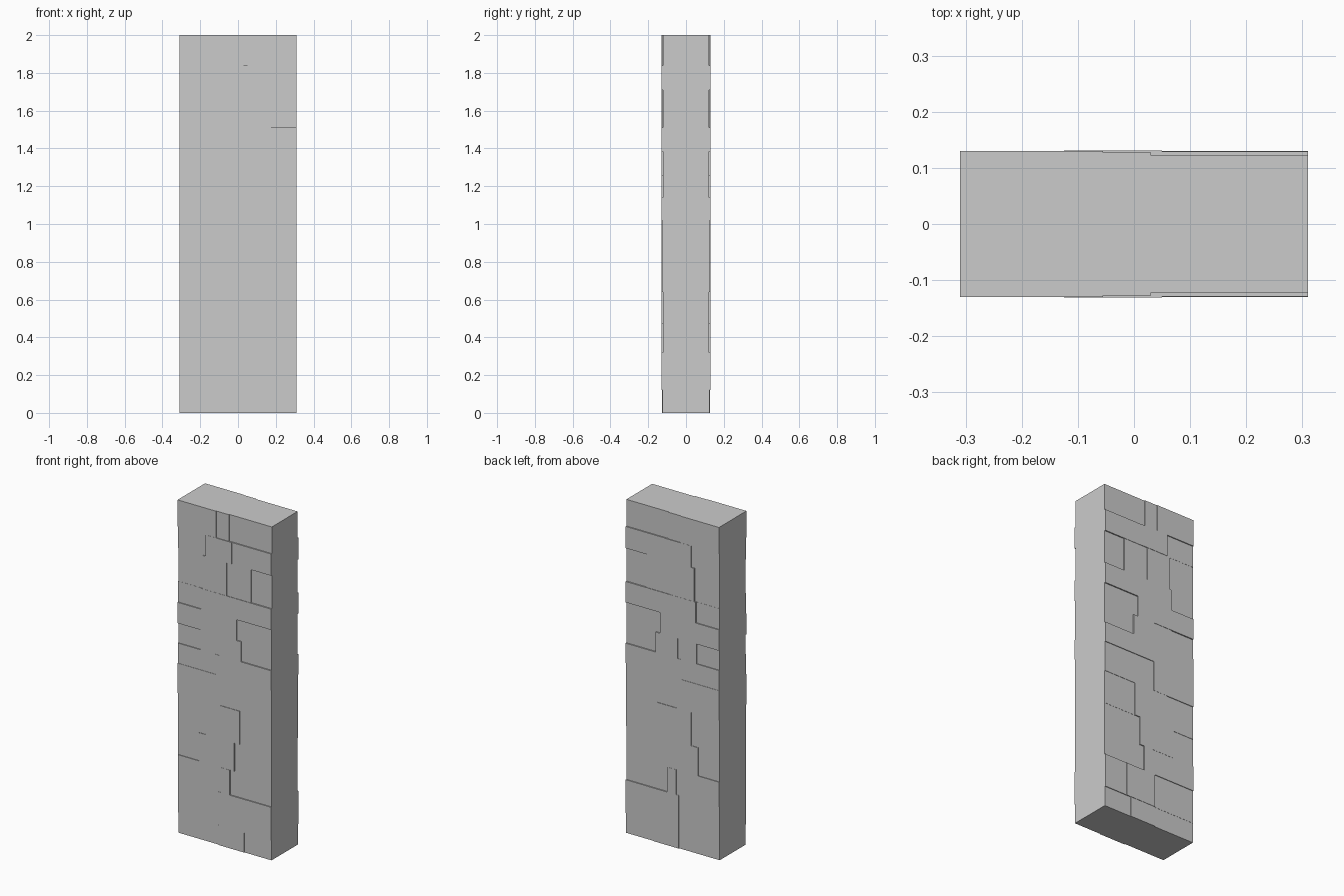
import bpy, bmesh

HALF_WIDTH = 0.31

# Each course: top height, vertical joints (left to right), half depth of each block
COURSES = [
    (0.12, [-0.04, 0.13], [0.123, 0.128, 0.125]),
    (0.32, [-0.04, 0.16], [0.124, 0.130, 0.129]),
    (0.47, [-0.025, 0.035], [0.128, 0.130, 0.123]),
    (0.64, [-0.17, 0.065], [0.124, 0.129, 0.123]),
    (0.84, [-0.125, 0.10], [0.126, 0.129, 0.124]),
    (1.02, [-0.03], [0.130, 0.126]),
    (1.14, [-0.06], [0.128, 0.130]),
    (1.26, [-0.16, -0.035, 0.11], [0.123, 0.128, 0.130, 0.123]),
    (1.385, [0.08], [0.130, 0.123]),
    (1.51, [-0.155], [0.124, 0.130]),
    (1.71, [-0.145, 0.015, 0.175], [0.123, 0.129, 0.127, 0.122]),
    (1.84, [-0.125, 0.05], [0.124, 0.131, 0.129]),
    (2.00, [-0.055, 0.03], [0.130, 0.127, 0.122]),
]


def add_block(bm, x0, x1, half_depth, z0, z1):
    verts = bmesh.ops.create_cube(bm, size=1)["verts"]
    bmesh.ops.scale(bm, verts=verts, vec=(x1 - x0, half_depth * 2, z1 - z0))
    bmesh.ops.translate(bm, verts=verts, vec=((x0 + x1) / 2, 0, (z0 + z1) / 2))


# Stack the stone courses from the ground up
bottom = 0.0
for i, (top, joints, depths) in enumerate(COURSES):
    bm = bmesh.new()
    xs = [-HALF_WIDTH] + joints + [HALF_WIDTH]
    for x0, x1, d in zip(xs, xs[1:], depths):
        add_block(bm, x0, x1, d, bottom, top)
    name = f"stone_course_{i + 1:02d}"
    mesh = bpy.data.meshes.new(name)
    bm.to_mesh(mesh)
    bm.free()
    bpy.context.collection.objects.link(bpy.data.objects.new(name, mesh))
    bottom = top
